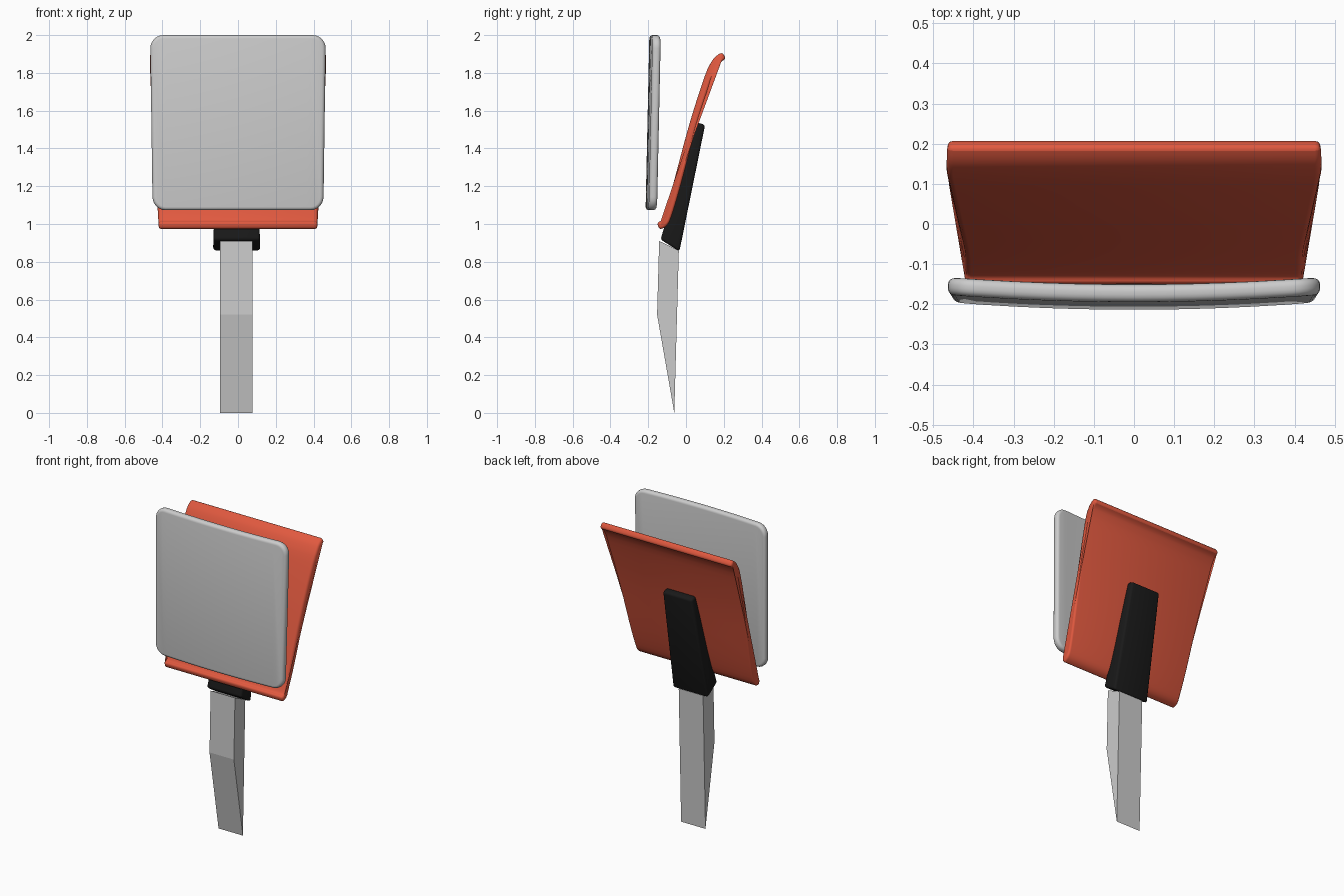
import bpy, bmesh, math
from mathutils import Vector

if "Cube" in bpy.data.objects:
    bpy.data.objects.remove(bpy.data.objects["Cube"])


def material(name, rgb):
    m = bpy.data.materials.new(name)
    m.diffuse_color = (*rgb, 1)
    m.use_nodes = True
    m.node_tree.nodes["Principled BSDF"].inputs["Base Color"].default_value = m.diffuse_color
    return m


def finish(bm, name, mat=None, smooth=True):
    bmesh.ops.recalc_face_normals(bm, faces=bm.faces[:])
    me = bpy.data.meshes.new(name)
    bm.to_mesh(me)
    bm.free()
    ob = bpy.data.objects.new(name, me)
    bpy.context.collection.objects.link(ob)
    if mat:
        me.materials.append(mat)
    if smooth:
        bpy.ops.object.select_all(action='DESELECT')
        bpy.context.view_layer.objects.active = ob
        ob.select_set(True)
        bpy.ops.object.shade_smooth_by_angle(angle=math.radians(40))
    return ob


def round_edges(bm, width, segments=3):
    bmesh.ops.recalc_face_normals(bm, faces=bm.faces[:])
    sharp = [e for e in bm.edges if e.calc_face_angle(0) > math.radians(50)]
    bmesh.ops.bevel(bm, geom=sharp, offset=width, segments=segments,
                    profile=0.5, affect='EDGES')


def prism(profile, half_width, centre=0.0, bevel=0.0):
    """Side profile of (y, z) points spread across x."""
    bm = bmesh.new()
    sides = [[bm.verts.new((centre + s * half_width(y, z), y, z)) for y, z in profile]
             for s in (-1, 1)]
    n = len(profile)
    for i in range(n):
        j = (i + 1) % n
        bm.faces.new((sides[0][i], sides[0][j], sides[1][j], sides[1][i]))
    for s in sides:
        bm.faces.new(s)
    if bevel:
        round_edges(bm, bevel)
    return bm


def spline(pts, steps):
    """Catmull-Rom curve through the points."""
    p = [Vector(q) for q in pts]
    p = [2 * p[0] - p[1]] + p + [2 * p[-1] - p[-2]]
    out = []
    for i in range(1, len(p) - 2):
        a, b, c, d = p[i - 1:i + 3]
        for k in range(steps):
            t = k / steps
            out.append(0.5 * (2 * b + (c - a) * t + (2 * a - 5 * b + 4 * c - d) * t * t
                              + (3 * b - a - 3 * c + d) * t ** 3))
    return out + [p[-2]]


orange = material("orange", (0.75, 0.1, 0.05))
black = material("black", (0.01, 0.01, 0.01))

# Curved back shell
line = spline([(-0.148, 0.99), (-0.118, 1.003), (-0.095, 1.05), (-0.05, 1.2),
               (0.036, 1.52), (0.116, 1.77), (0.15, 1.845), (0.173, 1.874), (0.202, 1.892)], 3)
left, right = [], []
for i, p in enumerate(line):
    t = (line[min(i + 1, len(line) - 1)] - line[max(i - 1, 0)]).normalized()
    nrm = Vector((-t.y, t.x)) * 0.02
    left.append(p + nrm)
    right.append(p - nrm)


def shell_width(y, z):
    return 0.42 + 0.045 * min(1, max(0, (y + 0.08) / 0.2))


finish(prism([tuple(p) for p in left + right[::-1]], shell_width, bevel=0.014),
       "back_shell", orange)

# Bracket behind the shell
finish(prism([(-0.135, 0.918), (-0.035, 0.855), (0.101, 1.525), (0.056, 1.538)],
             lambda y, z: 0.125 - 0.022 * (z - 0.86) / 0.68, -0.007, 0.014),
       "bracket", black)

# Tapered support post
finish(prism([(-0.142, 0.91), (-0.038, 0.86), (-0.062, 0.0), (-0.153, 0.52)],
             lambda y, z: 0.086, -0.008), "support_post", smooth=False)

# Curved pad: rounded square, sliced vertically, then bowed and tilted
bm = bmesh.new()
hw, r, z0, z1, seg = 0.465, 0.07, 1.073, 2.0, 6
outline = []
for k, (sx, zc) in enumerate(((1, z1 - r), (-1, z1 - r), (-1, z0 + r), (1, z0 + r))):
    for i in range(seg + 1):
        a = math.pi / 2 * (k + i / seg)
        outline.append((sx * (hw - r) + r * math.cos(a), zc + r * math.sin(a)))
face = bm.faces.new([bm.verts.new((x, -0.022, z)) for x, z in outline])
ext = bmesh.ops.extrude_face_region(bm, geom=[face])
for v in ext['geom']:
    if isinstance(v, bmesh.types.BMVert):
        v.co.y = 0.022
round_edges(bm, 0.018, 4)
for i in range(-5, 6):
    bmesh.ops.bisect_plane(bm, geom=bm.verts[:] + bm.edges[:] + bm.faces[:],
                           plane_co=(i * 0.075, 0, 0), plane_no=(1, 0, 0))
for v in bm.verts:
    h = (v.co.z - z0) / (z1 - z0)
    v.co.y += -0.192 + 0.018 * (v.co.x / hw) ** 2 + 0.02 * h
    v.co.x *= 0.972 + 0.028 * h
finish(bm, "back_pad")
